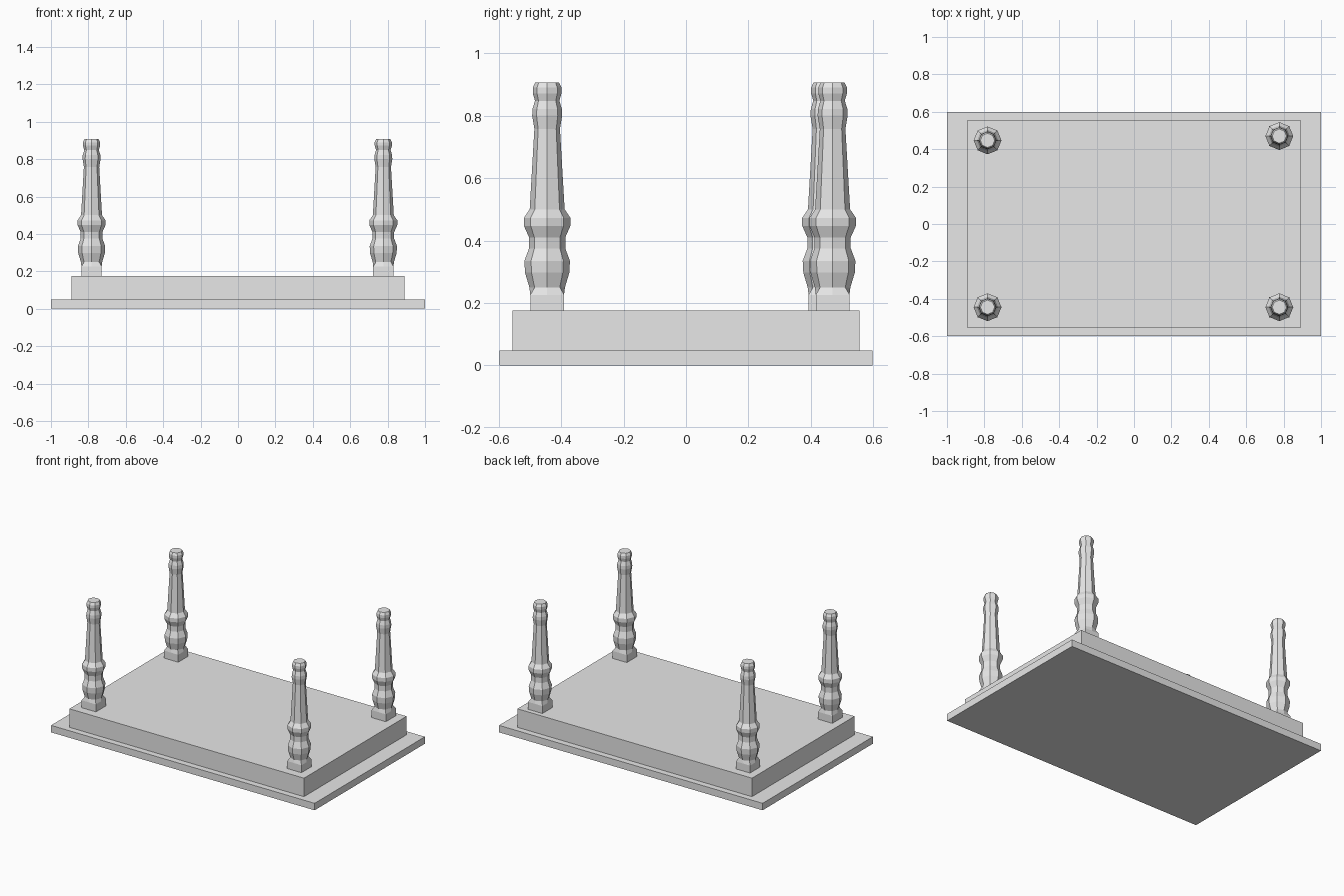
import bpy
import bmesh
from math import cos, sin, pi

cube = bpy.data.objects.get("Cube")
if cube:
    bpy.data.objects.remove(cube, do_unlink=True)

grey = bpy.data.materials.new("plain_grey")
grey.use_nodes = True
colour = (0.8, 0.8, 0.8, 1)
grey.diffuse_color = colour
grey.node_tree.nodes["Principled BSDF"].inputs["Base Color"].default_value = colour


def add_object(name, bm):
    bmesh.ops.recalc_face_normals(bm, faces=bm.faces)
    mesh = bpy.data.meshes.new(name)
    bm.to_mesh(mesh)
    bm.free()
    mesh.materials.append(grey)
    obj = bpy.data.objects.new(name, mesh)
    bpy.context.collection.objects.link(obj)
    return obj


def slab(name, half_x, half_y, bottom, top):
    bm = bmesh.new()
    bmesh.ops.create_cube(bm, size=1)
    for v in bm.verts:
        v.co.x *= 2 * half_x
        v.co.y *= 2 * half_y
        v.co.z = top if v.co.z > 0 else bottom
    return add_object(name, bm)


# Overturned table top and the frame resting on it
slab("table_top", 1.0, 0.598, 0, 0.048)
slab("frame", 0.89, 0.556, 0.048, 0.175)

# Turned leg: square foot block, then octagonal rings of (radius, height)
SIDES = 8
BLOCK = 0.054
PROFILE = [(0.057, 0.25), (0.071, 0.297), (0.073, 0.335), (0.058, 0.375),
           (0.058, 0.41), (0.0745, 0.447), (0.0745, 0.473), (0.056, 0.5),
           (0.041, 0.758), (0.048, 0.80), (0.047, 0.822), (0.039, 0.848),
           (0.046, 0.872), (0.046, 0.89), (0.038, 0.907)]


def octagon(bm, radius, z):
    return [bm.verts.new((radius * cos(2 * pi * i / SIDES),
                          radius * sin(2 * pi * i / SIDES), z)) for i in range(SIDES)]


def square(bm, half, z):
    # Eight points: side middles alternate with corners
    return [bm.verts.new((half * round(cos(2 * pi * i / SIDES)),
                          half * round(sin(2 * pi * i / SIDES)), z)) for i in range(SIDES)]


def leg(name, x, y):
    bm = bmesh.new()
    rings = [square(bm, BLOCK, 0.17), square(bm, BLOCK, 0.226)]
    rings += [octagon(bm, r, z) for r, z in PROFILE]
    for low, high in zip(rings, rings[1:]):
        for i in range(SIDES):
            j = (i + 1) % SIDES
            bm.faces.new((low[i], low[j], high[j], high[i]))
    bm.faces.new(rings[0][::-1])
    bm.faces.new(rings[-1])
    obj = add_object(name, bm)
    obj.location = (x, y, 0)


# Four legs; the back left one stands slightly further out
leg("front_right_leg", -0.783, -0.445)
leg("front_left_leg", 0.777, -0.445)
leg("back_right_leg", -0.783, 0.447)
leg("back_left_leg", 0.777, 0.47)
